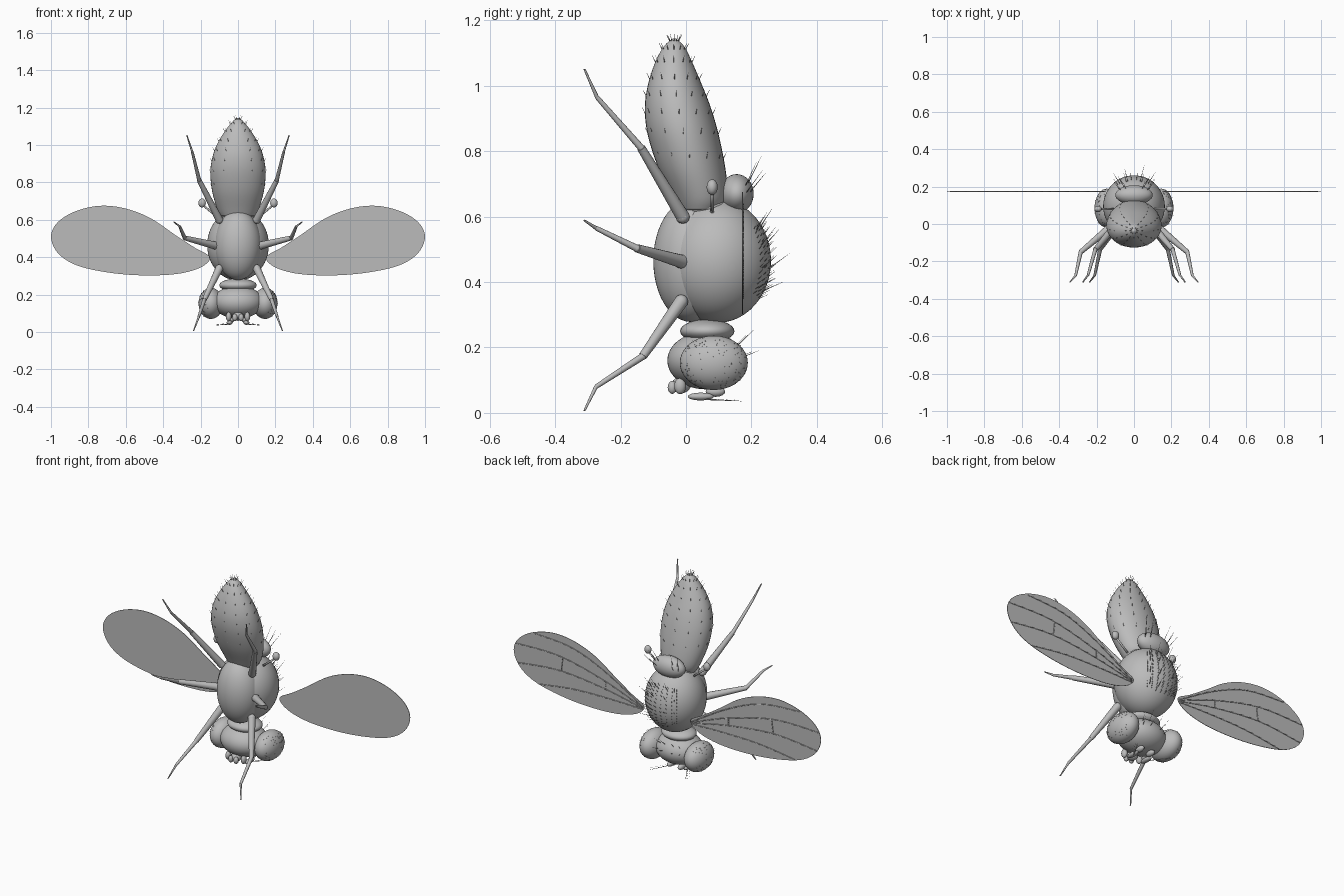
import bpy, bmesh, math, random
from mathutils import Vector, Matrix

random.seed(4)
if "Cube" in bpy.data.objects:
    bpy.data.objects.remove(bpy.data.objects["Cube"], do_unlink=True)

grey = bpy.data.materials.new("plain grey")
grey.use_nodes = True
grey.diffuse_color = (0.5, 0.5, 0.5, 1)
grey.node_tree.nodes["Principled BSDF"].inputs["Base Color"].default_value = grey.diffuse_color


def finish(bm, name, smooth=True):
    bmesh.ops.recalc_face_normals(bm, faces=bm.faces)
    mesh = bpy.data.meshes.new(name)
    for f in bm.faces:
        f.smooth = smooth
    bm.to_mesh(mesh)
    bm.free()
    mesh.materials.append(grey)
    obj = bpy.data.objects.new(name, mesh)
    bpy.context.collection.objects.link(obj)
    return obj


def add_ball(bm, centre, radii, segs=32, turn=0):
    m = Matrix.Translation(centre) @ Matrix.Rotation(turn, 4, 'Z') @ Matrix.Diagonal((*radii, 1))
    bmesh.ops.create_uvsphere(bm, u_segments=segs, v_segments=segs // 2, radius=1, matrix=m)


def ball(name, centre, radii, segs=32, turn=0):
    bm = bmesh.new()
    add_ball(bm, centre, radii, segs, turn)
    return finish(bm, name)


def add_rod(bm, a, b, r1, r2, segs=12):
    a, b = Vector(a), Vector(b)
    d = b - a
    m = Matrix.Translation((a + b) / 2) @ d.to_track_quat('Z', 'Y').to_matrix().to_4x4()
    bmesh.ops.create_cone(bm, cap_ends=True, segments=segs, radius1=r1, radius2=r2,
                          depth=d.length, matrix=m)


def smooth_path(pts, steps=6, closed=False):
    n, out = len(pts), []
    pts = [Vector(p) for p in pts]
    get = (lambda i: pts[i % n]) if closed else (lambda i: pts[max(0, min(n - 1, i))])
    for i in range(n if closed else n - 1):
        p0, p1, p2, p3 = (get(i + k) for k in (-1, 0, 1, 2))
        for s in range(steps):
            t = s / steps
            out.append(0.5 * (2 * p1 + (p2 - p0) * t + (2 * p0 - 5 * p1 + 4 * p2 - p3) * t * t
                              + (3 * p1 - p0 - 3 * p2 + p3) * t ** 3))
    return out if closed else out + [pts[-1]]


def bristles(name, centre, radii, spots, lean, length, radius):
    """Fine hairs on an ellipsoid; spots are unit directions from its centre."""
    bm = bmesh.new()
    for s in spots:
        s = Vector(s).normalized()
        p = Vector(centre) + Vector([s[k] * radii[k] for k in range(3)])
        normal = Vector([s[k] / radii[k] for k in range(3)]).normalized()
        d = (normal + Vector(lean)).normalized()
        add_rod(bm, p - d * 0.004, p + d * length * random.uniform(0.8, 1.2), radius, radius * 0.2, 4)
    return finish(bm, name)


# Abdomen: lofted rings of height, front edge, back edge, half width
bm = bmesh.new()
profile = smooth_path_in = [
    (0.62, -0.02, 0.11), (0.66, -0.04, 0.128), (0.75, -0.085, 0.12), (0.85, -0.117, 0.1),
    (0.93, -0.126, 0.077), (1.0, -0.117, 0.05), (1.07, -0.095, 0.02), (1.12, -0.068, -0.005),
    (1.145, -0.04, -0.032)]
widths = [0.09, 0.112, 0.138, 0.148, 0.138, 0.114, 0.073, 0.034, 0.004]
rows = smooth_path([(*p, w) for p, w in zip(profile, widths)], 4)
rings, abdomen_hairs = [], bmesh.new()
segs = 36
for j, (z, front, back, w) in enumerate(rows):
    mid, depth = (front + back) / 2, (back - front) / 2
    ring = [bm.verts.new((w * math.cos(a), mid + depth * math.sin(a), z))
            for a in (2 * math.pi * i / segs for i in range(segs))]
    rings.append(ring)
    if j > 7 and j % 3 == 0:
        for i in range(0, segs, 3):
            p = ring[i].co
            out = (p - Vector((0, mid, z))).normalized()
            add_rod(abdomen_hairs, p - out * 0.003, p + out * 0.008 + Vector((0, 0, 0.022)),
                    0.0015, 0.0004, 4)
for lo, hi in zip(rings, rings[1:]):
    for i in range(segs):
        bm.faces.new((lo[i], lo[(i + 1) % segs], hi[(i + 1) % segs], hi[i]))
bm.faces.new(rings[0])
bm.faces.new(rings[-1])
finish(bm, "abdomen")
finish(abdomen_hairs, "abdomen_hairs")

# Thorax, neck and head
thorax_c, thorax_r = (0, 0.095, 0.465), (0.165, 0.165, 0.19)
shield_c, shield_r = (0, 0.155, 0.67), (0.1, 0.052, 0.06)
head_c, head_r = (0, 0.06, 0.16), (0.135, 0.117, 0.088)
ball("thorax", thorax_c, thorax_r, 48)
ball("breast", (0, 0.015, 0.465), (0.125, 0.115, 0.187), 48)
ball("thorax_shield", shield_c, shield_r)
ball("waist", (0, 0.06, 0.63), (0.09, 0.075, 0.04))
ball("neck", (0, 0.065, 0.25), (0.1, 0.083, 0.036))
ball("head", head_c, head_r, 48)

# Bristles on the back, shield and head
bristles("back_hairs", thorax_c, thorax_r,
         [(x, 0.8, z / 10) for x in (-0.6, -0.42, -0.25, -0.08, 0.08, 0.25, 0.42, 0.6)
          for z in range(-6, 7, 1)], (0, 0, 0.9), 0.025, 0.0012)
bristles("back_bristles", thorax_c, thorax_r,
         [(x, 0.8, z) for x in (-0.5, -0.2, 0.2, 0.5) for z in (-0.45, -0.1, 0.25, 0.55)],
         (0, 0, 0.8), 0.065, 0.0018)
bristles("shield_bristles", shield_c, shield_r,
         [(x, 0.6, z) for x in (-0.8, -0.4, 0.4, 0.8) for z in (0.1, 0.5)],
         (0, 0, 1.0), 0.08, 0.0018)
bristles("head_bristles", head_c, head_r,
         [(x, 0.8, z) for x in (-0.5, -0.2, 0.2, 0.5) for z in (0.1, 0.5)],
         (0, 0.2, 0.3), 0.06, 0.0015)

# Wing outline and veins, as x and z pairs
outline = [(0.15, 0.4), (0.23, 0.45), (0.33, 0.515), (0.465, 0.607), (0.6, 0.66), (0.735, 0.675),
           (0.865, 0.647), (0.963, 0.588), (1.0, 0.51), (0.963, 0.422), (0.866, 0.358),
           (0.706, 0.32), (0.52, 0.303), (0.33, 0.31), (0.2, 0.345)]
veins = [[(0.16, 0.395), (0.4, 0.535), (0.62, 0.62), (0.86, 0.64)],
         [(0.16, 0.39), (0.4, 0.48), (0.7, 0.55), (0.985, 0.55)],
         [(0.16, 0.385), (0.4, 0.435), (0.7, 0.465), (0.97, 0.44)],
         [(0.16, 0.38), (0.35, 0.385), (0.6, 0.38), (0.83, 0.35)],
         [(0.4, 0.48), (0.4, 0.435)], [(0.68, 0.547), (0.69, 0.464)]]
# Leg joints: hip, knee, ankle, toe
legs = {"hind": [(0.1, -0.01, 0.6), (0.207, -0.137, 0.81), (0.245, -0.272, 0.965), (0.273, -0.31, 1.05)],
        "middle": [(0.125, -0.015, 0.463), (0.285, -0.15, 0.503), (0.312, -0.275, 0.565), (0.342, -0.31, 0.588)],
        "fore": [(0.1, -0.015, 0.34), (0.18, -0.132, 0.173), (0.21, -0.275, 0.08), (0.237, -0.31, 0.008)]}
thickness = [(0.021, 0.013), (0.011, 0.007), (0.006, 0.003)]

for side, s in (("left", 1), ("right", -1)):
    # Wing plate with raised veins on its back
    bm = bmesh.new()
    face = bm.faces.new([bm.verts.new((s * x, 0.171, z))
                         for x, z in smooth_path(outline, 5, True)])
    ext = bmesh.ops.extrude_face_region(bm, geom=[face])
    bmesh.ops.translate(bm, vec=(0, 0.003, 0),
                        verts=[v for v in ext["geom"] if isinstance(v, bmesh.types.BMVert)])
    finish(bm, side + "_wing", False)
    bm = bmesh.new()
    for vein in veins:
        pts = [(s * x, 0.1745, z) for x, z in smooth_path(vein, 5)]
        for a, b in zip(pts, pts[1:]):
            add_rod(bm, a, b, 0.0025, 0.0025, 6)
    finish(bm, side + "_wing_veins")

    # Legs
    for kind, joints in legs.items():
        pts = [(s * x, y, z) for x, y, z in joints]
        bm = bmesh.new()
        for a, b, (r1, r2) in zip(pts, pts[1:], thickness):
            add_rod(bm, a, b, r1, r2)
            add_ball(bm, a, (r1 * 1.03,) * 3, 12)
        for k in (-1, 1):
            toe = Vector(pts[3])
            add_rod(bm, toe, toe + Vector((0.005 * k, -0.004, 0)), 0.002, 0.0005, 6)
        leg = finish(bm, f"{side}_{kind}_leg")
        bpy.context.view_layer.objects.active = leg
        leg.select_set(True)
        bpy.ops.object.shade_smooth_by_angle(angle=math.radians(45))
        leg.select_set(False)

    # Compound eye with a fine stubble
    eye_c, eye_r = (s * 0.145, 0.085, 0.153), (0.066, 0.104, 0.083)
    ball(side + "_eye", eye_c, eye_r, 40)
    stubble = [(s * random.uniform(0.1, 1), random.uniform(-1, 1), random.uniform(-1, 1))
               for _ in range(160)]
    bristles(side + "_eye_stubble", eye_c, eye_r, stubble, (0, 0, 0), 0.004, 0.001)

    # Balancer knob on a stalk
    bm = bmesh.new()
    add_rod(bm, (s * 0.11, 0.08, 0.615), (s * 0.19, 0.08, 0.68), 0.006, 0.005)
    add_ball(bm, (s * 0.192, 0.08, 0.69), (0.02, 0.017, 0.024), 20)
    finish(bm, side + "_balancer")

    # Antenna with a long feeler, and mouth lobes
    bm = bmesh.new()
    add_ball(bm, (s * 0.035, 0.09, 0.065), (0.016, 0.03, 0.016), 16)
    add_ball(bm, (s * 0.045, 0.045, 0.05), (0.016, 0.04, 0.012), 16)
    add_rod(bm, (s * 0.045, 0.05, 0.042), (s * 0.115, 0.17, 0.036), 0.0025, 0.0006, 6)
    for k in range(4):
        root = Vector((s * 0.045, 0.05, 0.042)).lerp(Vector((s * 0.115, 0.17, 0.036)), 0.2 + k * 0.2)
        add_rod(bm, root, root + Vector((s * 0.025, 0.005, 0.004)), 0.0012, 0.0004, 4)
    finish(bm, side + "_antenna")
    bm = bmesh.new()
    add_ball(bm, (s * 0.017, -0.042, 0.078), (0.014, 0.014, 0.02), 16)
    add_ball(bm, (s * 0.05, -0.018, 0.082), (0.015, 0.018, 0.025), 16)
    finish(bm, side + "_mouth_lobes")

# Mouth stem
ball("mouth_stem", (0, -0.015, 0.085), (0.03, 0.03, 0.025), 20)
